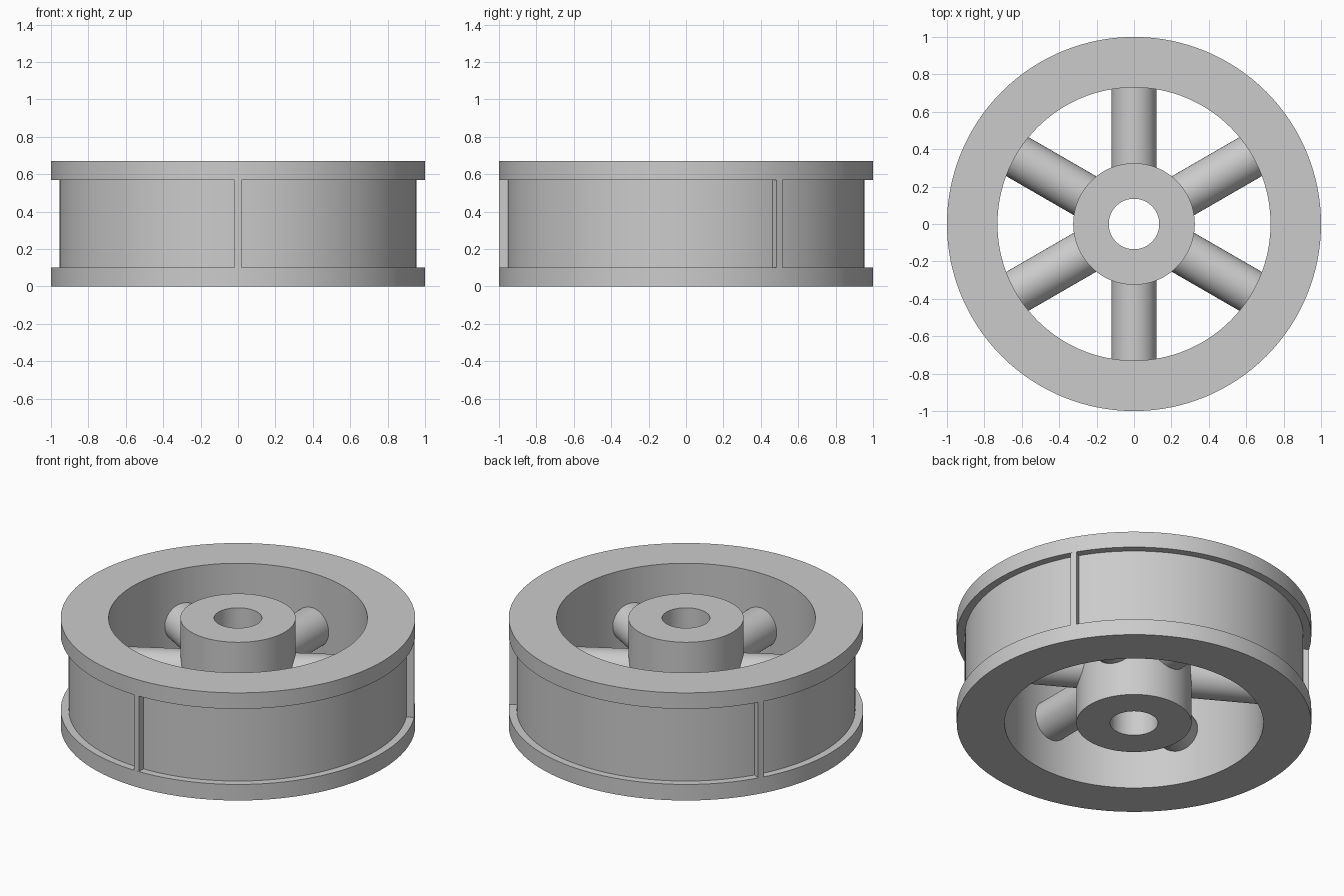
import bpy, bmesh
from math import radians, tau
from mathutils import Matrix, Vector

if "Cube" in bpy.data.objects:
    bpy.data.objects.remove(bpy.data.objects["Cube"], do_unlink=True)

HEIGHT = 0.67
FLANGE = 0.1
SEGMENTS = 128

grey = bpy.data.materials.new("plain grey")
grey.use_nodes = True
grey.diffuse_color = (0.6, 0.6, 0.6, 1)
grey.node_tree.nodes["Principled BSDF"].inputs["Base Color"].default_value = grey.diffuse_color


def finish(name, bm):
    bmesh.ops.recalc_face_normals(bm, faces=bm.faces)
    mesh = bpy.data.meshes.new(name)
    bm.to_mesh(mesh)
    bm.free()
    mesh.materials.append(grey)
    obj = bpy.data.objects.new(name, mesh)
    bpy.context.collection.objects.link(obj)
    bpy.ops.object.select_all(action="DESELECT")
    obj.select_set(True)
    bpy.context.view_layer.objects.active = obj
    bpy.ops.object.shade_smooth_by_angle(angle=radians(30))
    return obj


def lathe(name, profile):
    """Spin a closed (radius, z) profile around the axle."""
    bm = bmesh.new()
    verts = [bm.verts.new((r, 0, z)) for r, z in profile]
    edges = [bm.edges.new((a, b)) for a, b in zip(verts, verts[1:] + verts[:1])]
    bmesh.ops.spin(bm, geom=verts + edges, cent=(0, 0, 0), axis=(0, 0, 1),
                   angle=tau, steps=SEGMENTS, use_merge=True)
    bmesh.ops.remove_doubles(bm, verts=bm.verts, dist=1e-5)
    return finish(name, bm)


def radial(angle, radius):
    """Place a part lying along +x at the given angle, at mid height."""
    return (Matrix.Rotation(radians(angle), 4, "Z")
            @ Matrix.Translation(Vector((radius, 0, HEIGHT / 2))))


# Rim with two flanges and a recessed band between them
lathe("rim", [(0.73, 0), (1, 0), (1, FLANGE), (0.955, FLANGE),
              (0.955, HEIGHT - FLANGE), (1, HEIGHT - FLANGE),
              (1, HEIGHT), (0.73, HEIGHT)])

# Hub with axle bore
lathe("hub", [(0.135, 0), (0.325, 0), (0.325, HEIGHT), (0.135, HEIGHT)])

# Six round spokes, ends buried just inside the hub and rim
inner, outer = 0.295, 0.75
for i in range(6):
    bm = bmesh.new()
    bmesh.ops.create_cone(bm, cap_ends=True, segments=64, radius1=0.12, radius2=0.12,
                          depth=outer - inner,
                          matrix=radial(30 + 60 * i, (inner + outer) / 2)
                          @ Matrix.Rotation(radians(90), 4, "Y"))
    finish(f"spoke_{i + 1}", bm)

# Three thin ribs bridging the flanges across the band
for i in range(3):
    bm = bmesh.new()
    bmesh.ops.create_cube(bm, size=1, matrix=radial(30 + 120 * i, 0.972)
                          @ Matrix.Diagonal((0.054, 0.035, HEIGHT - 2 * FLANGE, 1)))
    finish(f"rib_{i + 1}", bm)
